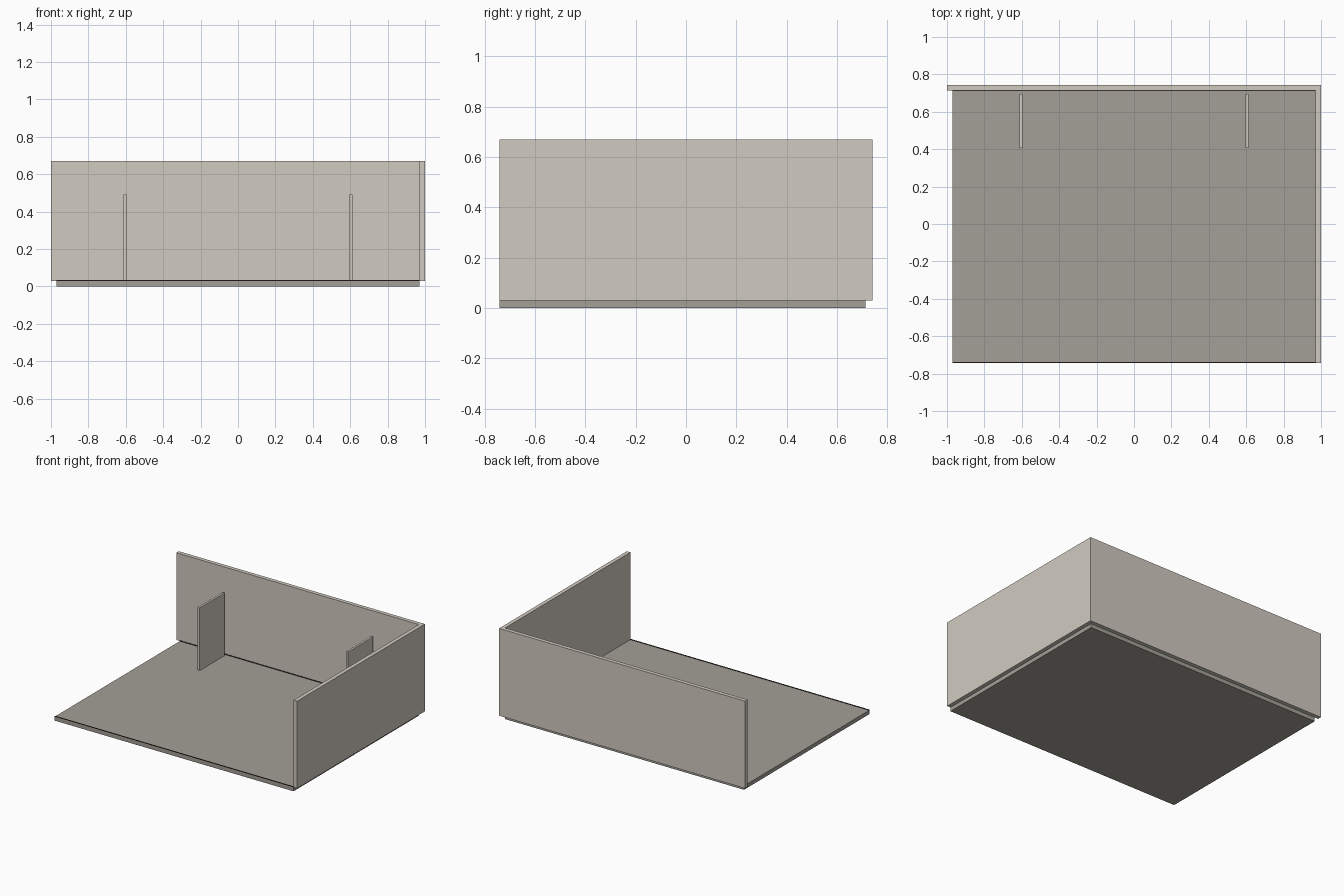
import bpy

# Remove the default cube
default = bpy.data.objects.get("Cube")
if default:
    bpy.data.objects.remove(default, do_unlink=True)


def make_material(name, rgb):
    mat = bpy.data.materials.new(name)
    mat.use_nodes = True
    mat.diffuse_color = (*rgb, 1)
    for node in mat.node_tree.nodes:
        if node.type == 'BSDF_PRINCIPLED':
            node.inputs["Base Color"].default_value = (*rgb, 1)
    return mat


def box(name, low, high, mat):
    """Axis-aligned box between two corners."""
    bpy.ops.mesh.primitive_cube_add(size=1)
    obj = bpy.context.object
    obj.name = name
    obj.location = [(a + b) / 2 for a, b in zip(low, high)]
    obj.scale = [b - a for a, b in zip(low, high)]
    bpy.ops.object.transform_apply(location=True, rotation=False, scale=True)
    obj.data.materials.append(mat)
    return obj


wall_mat = make_material("warm off-white", (0.64, 0.60, 0.53))
floor_mat = make_material("warm grey", (0.37, 0.35, 0.31))
trim_mat = make_material("dark brown", (0.03, 0.02, 0.02))

half_x, half_y, top = 1.0, 0.742, 0.67
thick = 0.029
inner_x, inner_y = half_x - thick, half_y - thick

# Floor slab, inset under the two walls
box("floor", (-inner_x, -half_y, 0), (inner_x, inner_y, thick), floor_mat)

# Walls standing around the floor edge
box("back_wall", (-half_x, inner_y, thick), (half_x, half_y, top), wall_mat)
box("left_wall", (inner_x, -half_y, thick), (half_x, inner_y, top), wall_mat)

# Two upright partitions near the back wall
for side, x in (("right", -0.604), ("left", 0.604)):
    box(side + "_partition", (x - 0.008, 0.406, thick),
        (x + 0.008, 0.696, 0.49), wall_mat)

# Thin dark trim along the front and back edges of the floor
for name, y in (("front_trim", -half_y), ("back_trim", inner_y - 0.003)):
    box(name, (-inner_x, y, thick - 0.001),
        (inner_x, y + 0.003, thick + 0.005), trim_mat)
